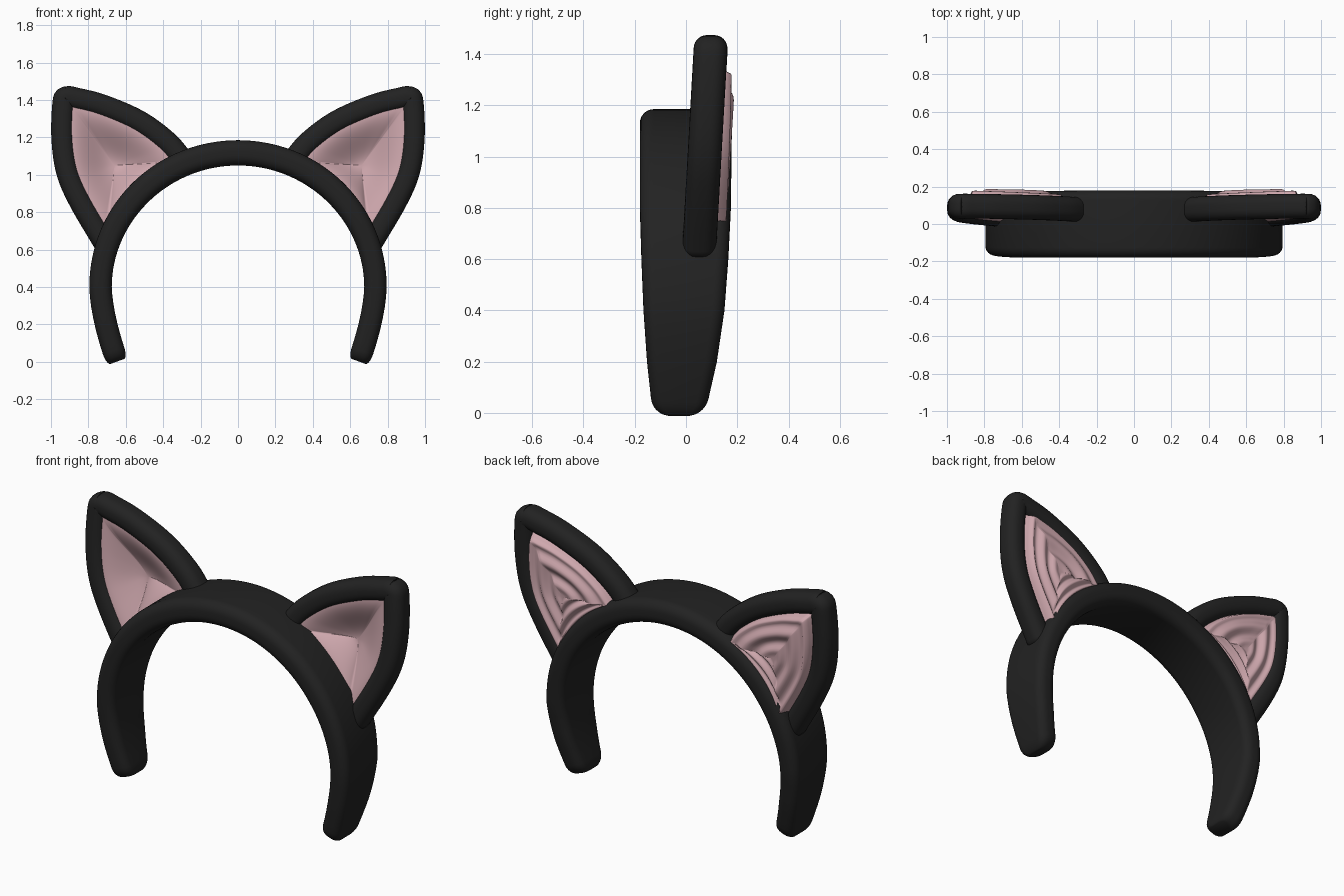
import bpy, bmesh, math
from mathutils import Vector

if "Cube" in bpy.data.objects:
    bpy.data.objects.remove(bpy.data.objects["Cube"])


def material(name, rgb):
    m = bpy.data.materials.new(name)
    m.diffuse_color = (*rgb, 1)
    m.use_nodes = True
    m.node_tree.nodes["Principled BSDF"].inputs["Base Color"].default_value = m.diffuse_color
    return m


BLACK = material("soft black", (0.016, 0.016, 0.016))
PINK = material("dusty pink", (0.62, 0.39, 0.42))


def finish(bm, name, mat, mirror=False):
    bmesh.ops.recalc_face_normals(bm, faces=bm.faces)
    for f in bm.faces:
        f.smooth = True
    me = bpy.data.meshes.new(name)
    bm.to_mesh(me)
    bm.free()
    me.materials.append(mat)
    ob = bpy.data.objects.new(name, me)
    bpy.context.collection.objects.link(ob)
    if mirror:
        ob.modifiers.new("mirror", 'MIRROR').use_mirror_merge = False
    return ob


def lerp_table(table, z):
    for (z0, v0), (z1, v1) in zip(table, table[1:]):
        if z <= z1:
            return v0 + (v1 - v0) * max(0, (z - z0) / (z1 - z0))
    return table[-1][1]


def smooth(a, b, v):
    t = min(1, max(0, (v - a) / (b - a)))
    return t * t * (3 - 2 * t)


def rounded_rect(a, b, r, n=6):
    pts = []
    for k, (sx, sy) in enumerate([(1, 1), (-1, 1), (-1, -1), (1, -1)]):
        for i in range(n + 1):
            t = math.pi / 2 * (k + i / n)
            pts.append((sx * (a - r) + r * math.cos(t), sy * (b - r) + r * math.sin(t)))
    return pts


def sweep(rings):
    """rings: (x, z, y, half thickness, half depth, corner radius) along a path in the XZ plane"""
    bm = bmesh.new()
    loops = []
    for i, (x, z, y, a, b, r) in enumerate(rings):
        p, q = rings[max(0, i - 1)], rings[min(len(rings) - 1, i + 1)]
        t = Vector((q[0] - p[0], q[1] - p[1])).normalized()
        loops.append([bm.verts.new((x - t.y * u, y + v, z + t.x * u))
                      for u, v in rounded_rect(a, b, r)])
    for A, B in zip(loops, loops[1:]):
        for j in range(len(A)):
            k = (j + 1) % len(A)
            bm.faces.new((A[j], A[k], B[k], B[j]))
    bm.faces.new(loops[0])
    bm.faces.new(loops[-1])
    return bm


def catmull(pts, n=8):
    P = [Vector(p) for p in pts]
    P = [2 * P[0] - P[1]] + P + [2 * P[-1] - P[-2]]
    out = []
    for a, b, c, d in zip(P, P[1:], P[2:], P[3:]):
        for i in range(n):
            t = i / n
            out.append(0.5 * (2 * b + (c - a) * t + (2 * a - 5 * b + 4 * c - d) * t * t
                              + (3 * b - a - 3 * c + d) * t ** 3))
    return out + [P[-2]]


# Headband: round arch with tapering legs and rounded tips
FRONT = [(0, -.13), (.2, -.152), (.4, -.166), (.6, -.174), (.8, -.18), (1.2, -.18)]
BACK = [(0, .075), (.1, .097), (.2, .12), (.4, .15), (.6, .165), (.8, .175), (1.2, .18)]
half = []
for z in [0.002, .006, .012, .02, .03, .045, .06, .1, .15, .2, .25, .3, .35]:
    half.append((0.735 - 0.09 * ((0.4 - z) / 0.4) ** 1.6, z))
for i in range(33):
    t = math.pi / 2 * i / 32
    r = 0.735 - 0.0175 * math.sin(t) ** 2
    half.append((r * math.cos(t), 0.4 + r * math.sin(t)))
path = half + [(-x, z) for x, z in reversed(half[:-1])]
rings = []
for x, z in path:
    f, b = lerp_table(FRONT, z), lerp_table(BACK, z)
    e = 1 - min(1, z / 0.06)
    shrink = 0.06 * (1 - math.sqrt(max(0, 1 - e * e)))
    a = 0.06 + 0.0075 * smooth(.4, 1.1, z) - shrink * 0.4
    rings.append((x, z, (f + b) / 2, a, (b - f) / 2 - shrink * 0.9, a * 0.8))
finish(sweep(rings), "headband", BLACK)


# Ear rims: padded tube from the band, round the tip and back to the band
def ear_y(z):
    return 0.055 + 0.04 * (z - 0.7) / 0.7


rim = catmull([(.29, 1.07), (.38, 1.175), (.53, 1.285), (.72, 1.368), (.86, 1.405),
               (.913, 1.413), (.932, 1.385), (.938, 1.2), (.913, 1.02), (.845, .86), (.71, .63)])
finish(sweep([(p.x, p.y, ear_y(p.y), .06, .066, .052) for p in rim]), "ear_rims", BLACK, True)

# Ear linings: dished front, padded and creased back
t0, t1 = math.atan2(.23, .71), math.atan2(.67, .29)
arc = [Vector((.74 * math.cos(t), .4 + .74 * math.sin(t)))
       for t in [t0 + (t1 - t0) * i / 24 for i in range(1, 24)]]
outline = rim + arc
centre = Vector((.66, 1.05))


def front_y(s, p):
    return ear_y(p.y) - 0.045 + 0.105 * (1 - smooth(0, .85, s))


def back_y(s, p):
    pad = 1 - smooth(.72, .86, s)
    crease = 0.012 * math.sin(s * 19 + 2.5 * (p.x - p.y)) * smooth(0, .25, s)
    return ear_y(p.y) + 0.01 + pad * (0.08 + crease)


bm = bmesh.new()
N, edges = 28, []
for height in (front_y, back_y):
    hub = bm.verts.new((centre.x, height(0, centre), centre.y))
    prev = None
    for k in range(1, N + 1):
        s = k / N
        ring = []
        for q in outline:
            p = centre.lerp(q, s)
            ring.append(bm.verts.new((p.x, height(s, p), p.y)))
        for j in range(len(ring)):
            m = (j + 1) % len(ring)
            if prev:
                bm.faces.new((prev[j], prev[m], ring[m], ring[j]))
            else:
                bm.faces.new((hub, ring[m], ring[j]))
        prev = ring
    edges.append(prev)
A, B = edges
for j in range(len(A)):
    m = (j + 1) % len(A)
    bm.faces.new((A[j], A[m], B[m], B[j]))
finish(bm, "ear_linings", PINK, True)
